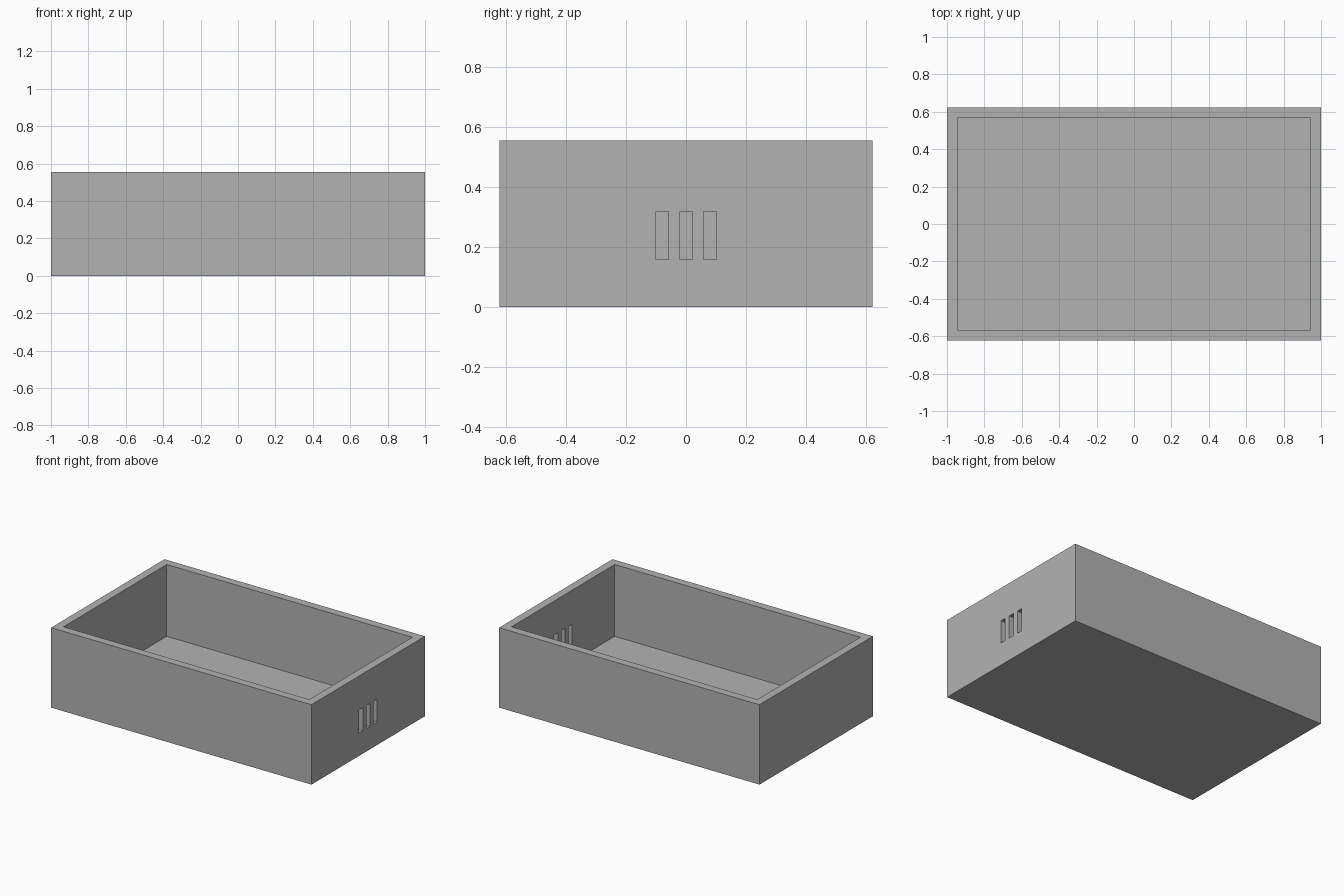
import bpy

cube = bpy.data.objects.get("Cube")
if cube:
    bpy.data.objects.remove(cube, do_unlink=True)

LENGTH, WIDTH, HEIGHT, WALL = 2.0, 1.244, 0.555, 0.056
SLOT_WIDTH, SLOT_BOTTOM, SLOT_TOP, SLOT_SPACING = 0.041, 0.159, 0.319, 0.079

grey = bpy.data.materials.new("plain grey")
grey.use_nodes = True
colour = (0.45, 0.45, 0.45, 1)
grey.diffuse_color = colour
grey.node_tree.nodes["Principled BSDF"].inputs["Base Color"].default_value = colour


def box(name, size, centre):
    bpy.ops.mesh.primitive_cube_add(size=1, location=centre)
    obj = bpy.context.object
    obj.name = name
    obj.scale = size
    bpy.ops.object.transform_apply(location=True, rotation=False, scale=True)
    obj.data.materials.append(grey)
    return obj


def cut(target, cutter):
    mod = target.modifiers.new(cutter.name, "BOOLEAN")
    mod.operation = "DIFFERENCE"
    mod.solver = "EXACT"
    mod.object = cutter
    bpy.context.view_layer.objects.active = target
    bpy.ops.object.modifier_apply(modifier=mod.name)
    bpy.data.objects.remove(cutter, do_unlink=True)


# Open tray with equal wall and floor thickness
tray = box("open_tray", (LENGTH, WIDTH, HEIGHT), (0, 0, HEIGHT / 2))
cut(tray, box("cavity_cutter", (LENGTH - 2 * WALL, WIDTH - 2 * WALL, HEIGHT),
              (0, 0, HEIGHT / 2 + WALL)))

# Three upright slots through the +x end wall
for i in (-1, 0, 1):
    cut(tray, box("slot_cutter", (WALL * 3, SLOT_WIDTH, SLOT_TOP - SLOT_BOTTOM),
                  (LENGTH / 2 - WALL / 2, i * SLOT_SPACING, (SLOT_TOP + SLOT_BOTTOM) / 2)))
